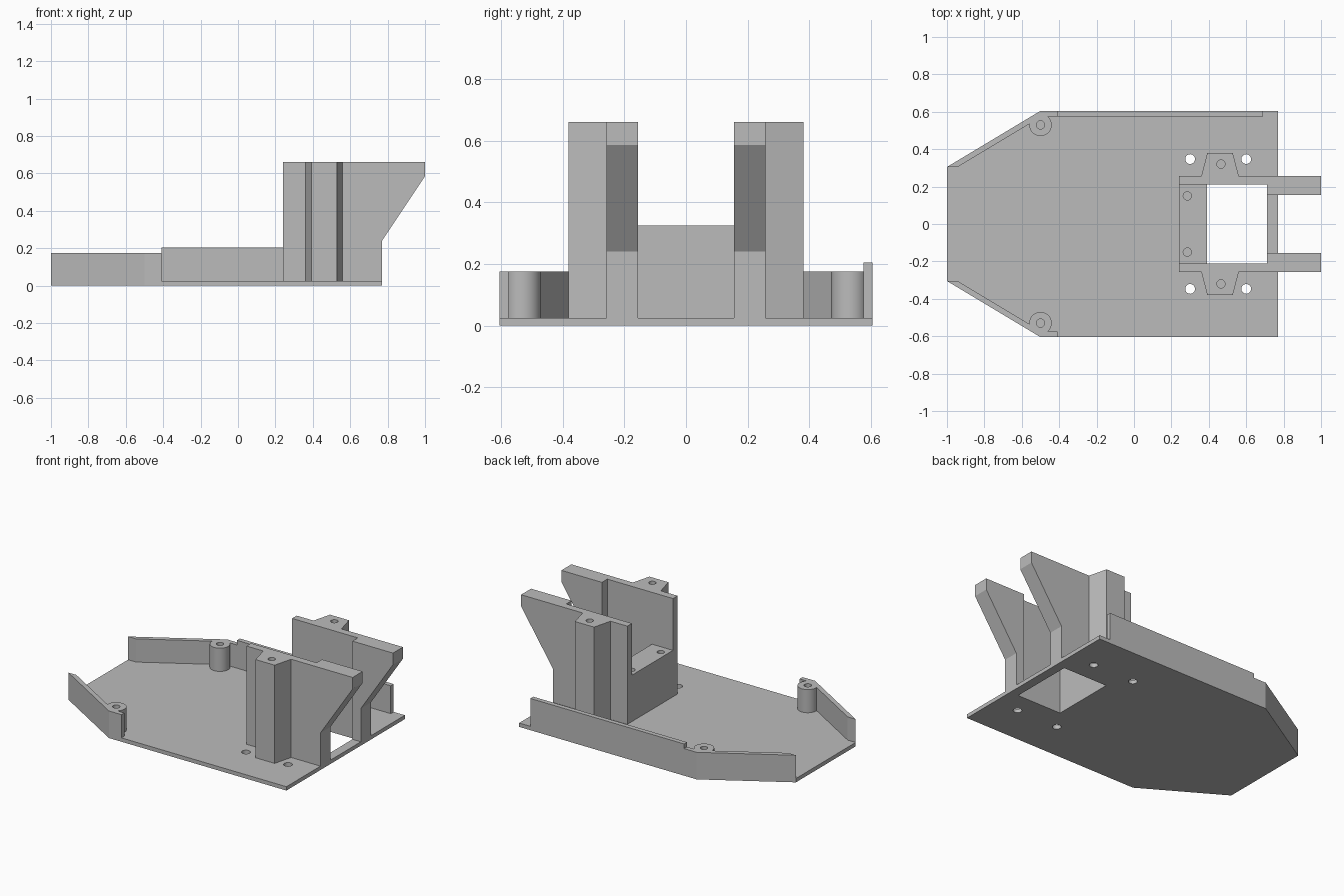
import bpy, bmesh
from mathutils import Matrix, Vector

if "Cube" in bpy.data.objects:
    bpy.data.objects.remove(bpy.data.objects["Cube"])

GREY = (0.5, 0.5, 0.5, 1)
grey = bpy.data.materials.new("plain grey")
grey.use_nodes = True
grey.diffuse_color = GREY
grey.node_tree.nodes["Principled BSDF"].inputs["Base Color"].default_value = GREY

FLOOR, WALL, TOP = 0.025, 0.175, 0.66


def add_object(name, bm):
    bmesh.ops.recalc_face_normals(bm, faces=bm.faces)
    mesh = bpy.data.meshes.new(name)
    bm.to_mesh(mesh)
    bm.free()
    mesh.materials.append(grey)
    obj = bpy.data.objects.new(name, mesh)
    bpy.context.collection.objects.link(obj)
    return obj


def prism(name, outline, low, high, axis="z"):
    """Extrude an xy outline along z, or an xz outline along y."""
    place = (lambda a, b: (a, b, low)) if axis == "z" else (lambda a, b: (a, low, b))
    step = Vector((0, 0, high - low)) if axis == "z" else Vector((0, high - low, 0))
    bm = bmesh.new()
    face = bm.faces.new([bm.verts.new(place(a, b)) for a, b in outline])
    grown = bmesh.ops.extrude_face_region(bm, geom=[face])
    moved = [v for v in grown["geom"] if isinstance(v, bmesh.types.BMVert)]
    bmesh.ops.translate(bm, verts=moved, vec=step)
    return add_object(name, bm)


def box(name, x0, x1, y0, y1, z0, z1):
    return prism(name, [(x0, y0), (x1, y0), (x1, y1), (x0, y1)], z0, z1)


def cylinder(name, x, y, radius, z0, z1):
    bm = bmesh.new()
    bmesh.ops.create_cone(bm, cap_ends=True, segments=40, radius1=radius, radius2=radius,
                          depth=z1 - z0, matrix=Matrix.Translation((x, y, (z0 + z1) / 2)))
    return add_object(name, bm)


def combine(obj, tool, operation="DIFFERENCE"):
    """Apply a boolean with a tool object, then discard the tool."""
    tool.hide_render = True
    mod = obj.modifiers.new("boolean", "BOOLEAN")
    mod.operation, mod.object, mod.solver = operation, tool, "EXACT"
    bpy.context.view_layer.objects.active = obj
    bpy.ops.object.modifier_apply(modifier=mod.name)
    bpy.data.objects.remove(tool)


def drill(obj, x, y, z0, z1, radius=0.022):
    combine(obj, cylinder("drill", x, y, radius, z0, z1))


def smooth(obj):
    bpy.ops.object.select_all(action="DESELECT")
    obj.select_set(True)
    bpy.context.view_layer.objects.active = obj
    bpy.ops.object.shade_smooth_by_angle(angle=0.5)


# Base plate with a square opening and four screw holes
half = [(-1, 0.305), (-0.5, 0.605), (0.77, 0.605)]
plate = prism("base_plate", half + [(x, -y) for x, y in reversed(half)], 0, FLOOR)
combine(plate, box("opening", 0.39, 0.71, -0.21, 0.21, -0.1, 0.1))
for x in (0.3, 0.6):
    for y in (-0.347, 0.347):
        drill(plate, x, y, -0.1, 0.1, 0.026)
smooth(plate)

# Long wall along the back edge
box("back_wall", -0.41, 0.69, 0.575, 0.605, FLOOR, 0.205)

# Cross block between the uprights
block = box("cross_block", 0.24, 0.39, -0.21, 0.21, FLOOR, 0.325)
for y in (-0.15, 0.15):
    drill(block, 0.285, y, 0.2, 0.4)
smooth(block)

bracket = [(0.77, FLOOR), (0.77, 0.24), (1, 0.585), (1, TOP)]
for side, s in (("front", -1), ("back", 1)):
    # Angled corner wall with a screw boss
    outline = [(-1, 0.305), (-0.5, 0.605), (-0.41, 0.605),
               (-0.41, 0.575), (-0.493, 0.575), (-0.943, 0.305)]
    wall = prism(side + "_corner_wall", [(x, s * y) for x, y in outline], FLOOR, WALL)
    combine(wall, cylinder("boss", -0.5, s * 0.53, 0.06, FLOOR, WALL), "UNION")
    drill(wall, -0.5, s * 0.53, 0.06, 0.3)
    smooth(wall)

    # Upright side panel with a sloped overhang, thicker at its end
    prism(side + "_upright", [(0.24, TOP), (0.24, FLOOR)] + bracket, s * 0.21, s * 0.257, "y")
    prism(side + "_upright_arm", [(0.71, TOP), (0.71, FLOOR)] + bracket, s * 0.155, s * 0.21, "y")

    # Tapered outer rib with a screw hole in its top
    rib_outline = [(0.36, 0.257), (0.392, 0.38), (0.528, 0.38), (0.56, 0.257)]
    rib = prism(side + "_rib", [(x, s * y) for x, y in rib_outline], FLOOR, TOP)
    drill(rib, 0.465, s * 0.32, 0.5, 0.8)
    smooth(rib)
